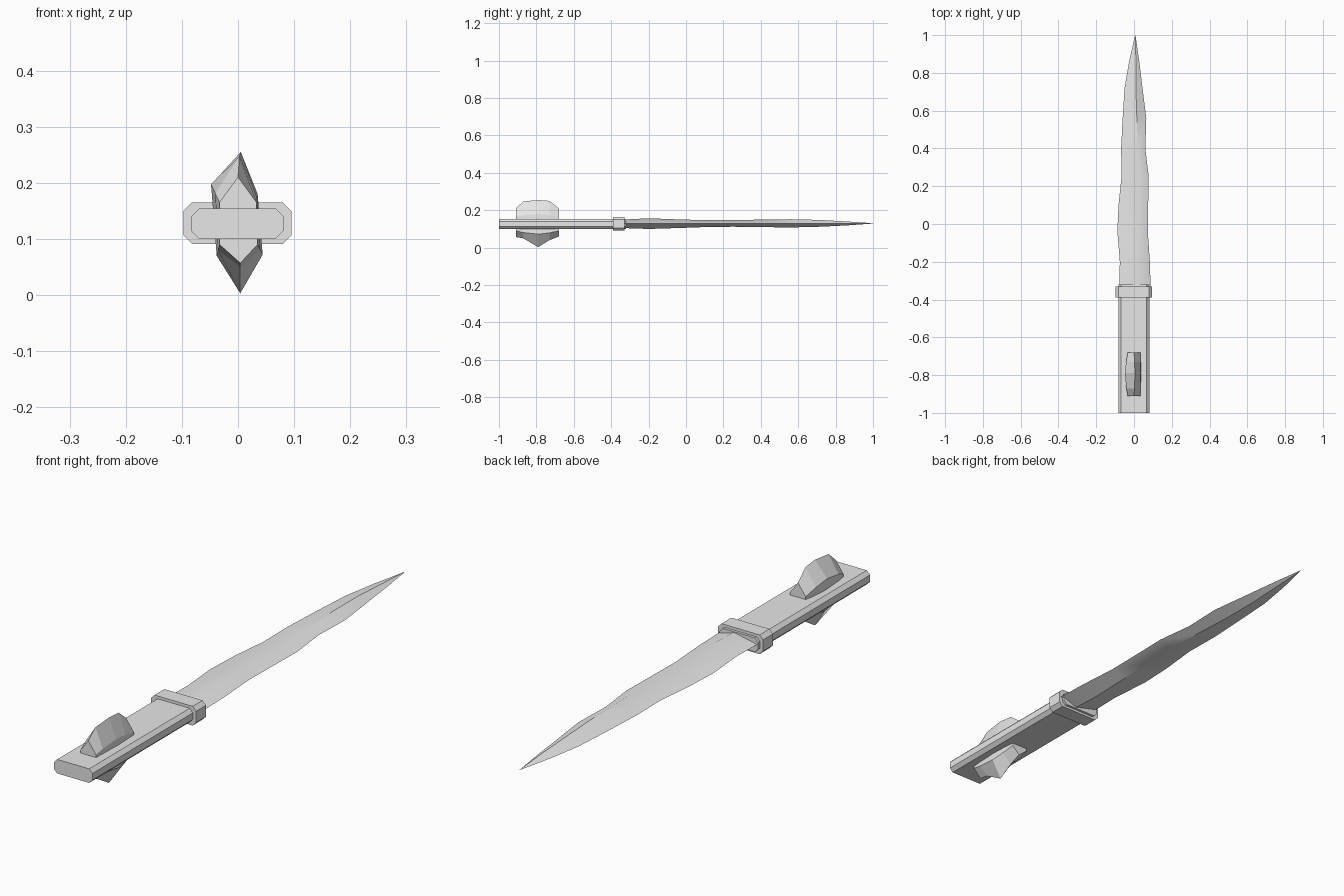
import bpy
import bmesh

cube = bpy.data.objects.get("Cube")
if cube:
    bpy.data.objects.remove(cube, do_unlink=True)

grey = bpy.data.materials.new("plain_grey")
grey.use_nodes = True
colour = (0.8, 0.8, 0.8, 1)
grey.diffuse_color = colour
grey.node_tree.nodes["Principled BSDF"].inputs["Base Color"].default_value = colour


def loft(name, sections):
    """Skin a list of equal-length rings of points and cap both ends."""
    bm = bmesh.new()
    rings = [[bm.verts.new(p) for p in ring] for ring in sections]
    for a, b in zip(rings, rings[1:]):
        for i in range(len(a)):
            j = (i + 1) % len(a)
            bm.faces.new((a[i], a[j], b[j], b[i]))
    bm.faces.new(rings[0])
    bm.faces.new(rings[-1])
    bmesh.ops.recalc_face_normals(bm, faces=bm.faces)
    mesh = bpy.data.meshes.new(name)
    bm.to_mesh(mesh)
    bm.free()
    mesh.materials.append(grey)
    obj = bpy.data.objects.new(name, mesh)
    bpy.context.collection.objects.link(obj)
    return obj


def chamfered_bar(name, x0, x1, y0, y1, z0, z1, c):
    """Bar along y with an eight-sided section."""
    outline = [(x0 + c, z0), (x1 - c, z0), (x1, z0 + c), (x1, z1 - c),
               (x1 - c, z1), (x0 + c, z1), (x0, z1 - c), (x0, z0 + c)]
    return loft(name, [[(x, y, z) for x, z in outline] for y in (y0, y1)])


# Grip and collar
chamfered_bar("grip", -0.083, 0.081, -1, -0.32, 0.1, 0.154, 0.014)
chamfered_bar("collar", -0.097, 0.095, -0.39, -0.33, 0.091, 0.165, 0.015)

# Wavy blade: y, left edge, right edge, ridge x, top z, bottom z
blade_rows = [
    (-0.34, -0.078, 0.088, 0.02, 0.15, 0.105),
    (-0.2, -0.075, 0.084, 0.02, 0.157, 0.1),
    (-0.04, -0.088, 0.073, 0.02, 0.151, 0.105),
    (0.1, -0.082, 0.075, 0.025, 0.147, 0.11),
    (0.25, -0.066, 0.078, 0.03, 0.147, 0.112),
    (0.4, -0.068, 0.06, 0.02, 0.15, 0.11),
    (0.56, -0.06, 0.065, 0.015, 0.152, 0.108),
    (0.72, -0.05, 0.045, 0.01, 0.148, 0.112),
    (0.86, -0.026, 0.028, 0.01, 0.14, 0.119),
    (1.0, 0.006, 0.008, 0.007, 0.131, 0.129),
]
blade = loft("blade", [[(l, y, 0.13), (m, y, t), (r, y, 0.13), (m, y, b)]
                       for y, l, r, m, t, b in blade_rows])
bpy.context.view_layer.objects.active = blade
blade.select_set(True)
bpy.ops.object.shade_smooth_by_angle(angle=0.6)

# Crystal through the grip: y, top z, bottom z, bulge from end to middle
crystal_rows = [(-0.91, 0.21, 0.057, 0), (-0.87, 0.247, 0.05, 0.5),
                (-0.79, 0.255, 0.003, 1), (-0.73, 0.25, 0.04, 0.6),
                (-0.68, 0.21, 0.06, 0)]
loft("crystal", [[(0.005 * k, y, t),
                  (-0.033 - 0.015 * k, y, 0.165 + 0.032 * k),
                  (-0.033 - 0.005 * k, y, 0.09 - 0.02 * k),
                  (0.004, y, b),
                  (0.035 + 0.009 * k, y, 0.09 - 0.018 * k),
                  (0.033 + 0.002 * k, y, 0.165 + 0.015 * k)]
                 for y, t, b, k in crystal_rows])
